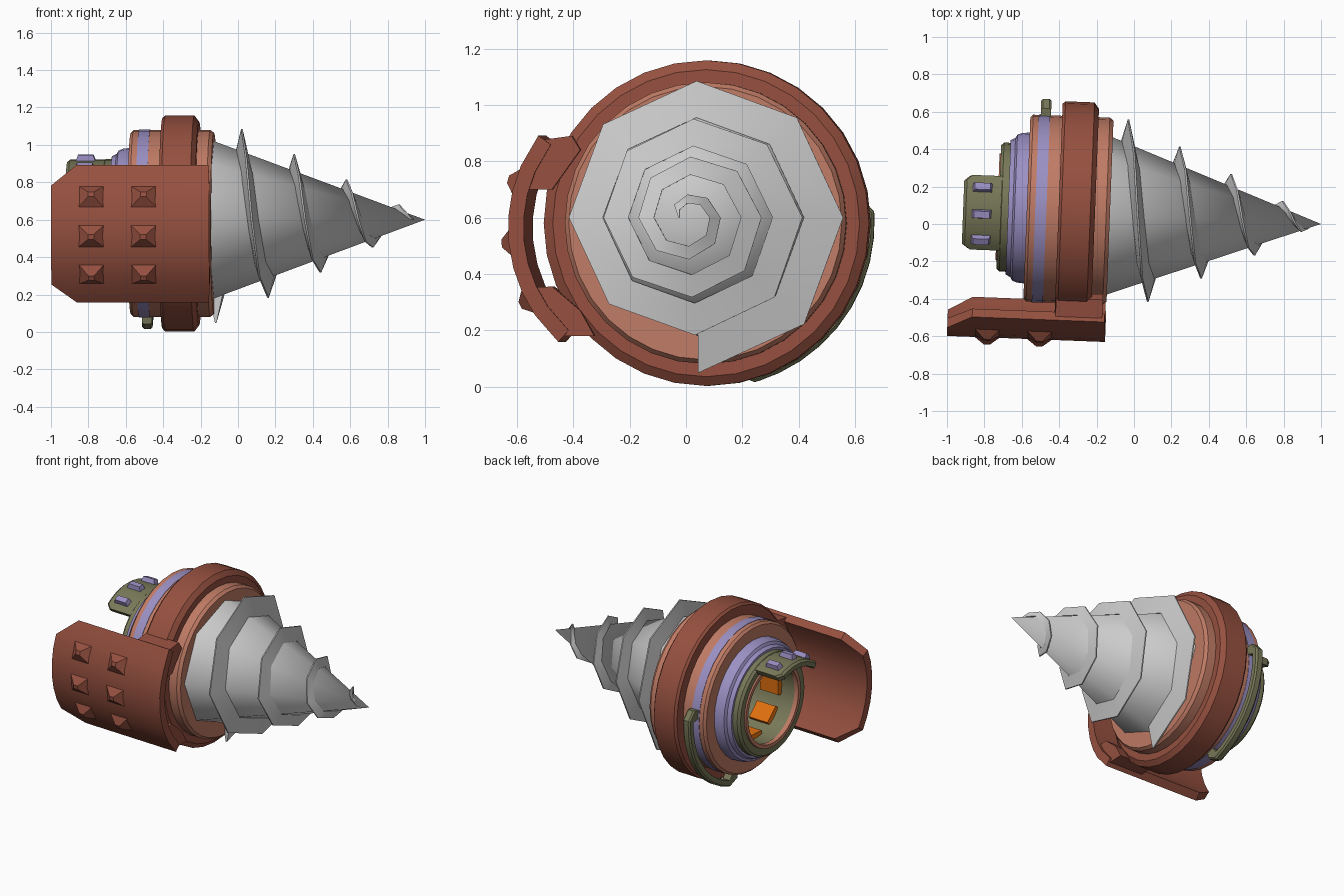
import bpy, bmesh
from math import sin, cos, radians
from mathutils import Matrix, Vector

if "Cube" in bpy.data.objects:
    bpy.data.objects.remove(bpy.data.objects["Cube"])

# The whole machine is yawed slightly about the drill tip
YAW = (Matrix.Translation((1, 0, 0.6)) @ Matrix.Rotation(radians(-2.2), 4, 'Z')
       @ Matrix.Translation((-1, 0, -0.6)))
BODY, DRILL, SHIELD = (0.025, 0.58), (0.0, 0.6), (-0.126, 0.564)   # axis centres (y, z)


def material(name, rgb):
    m = bpy.data.materials.new(name)
    m.diffuse_color = (*rgb, 1)
    m.use_nodes = True
    m.node_tree.nodes["Principled BSDF"].inputs["Base Color"].default_value = m.diffuse_color
    return m


RED = material("red", (0.30, 0.08, 0.05))
SALMON = material("salmon", (0.53, 0.20, 0.13))
LILAC = material("lilac", (0.33, 0.28, 0.55))
OLIVE = material("olive", (0.19, 0.19, 0.10))
ORANGE = material("orange", (0.75, 0.16, 0.005))


def finish(name, bm, mat):
    bmesh.ops.remove_doubles(bm, verts=bm.verts, dist=1e-5)
    bmesh.ops.recalc_face_normals(bm, faces=bm.faces)
    bm.transform(YAW)
    me = bpy.data.meshes.new(name)
    bm.to_mesh(me)
    bm.free()
    if mat:
        me.materials.append(mat)
    ob = bpy.data.objects.new(name, me)
    bpy.context.collection.objects.link(ob)
    return ob


def polar(x, r, a, c):
    return Vector((x, c[0] + r * cos(radians(a)), c[1] + r * sin(radians(a))))


def loft(name, rings, mat, closed=False):
    """Bridge equal-length closed cross-sections; cap the ends when open."""
    bm = bmesh.new()
    vs = [[bm.verts.new(p) for p in ring] for ring in rings]
    n = len(vs[0])
    for i in range(len(vs) - (0 if closed else 1)):
        a, b = vs[i], vs[(i + 1) % len(vs)]
        for j in range(n):
            k = (j + 1) % n
            bm.faces.new((a[j], a[k], b[k], b[j]))
    if not closed:
        bm.faces.new(vs[0])
        bm.faces.new(vs[-1])
    return finish(name, bm, mat)


def lathe(name, prof, mat, c=BODY, n=32):
    return loft(name, [[polar(x, r, 90 + 360 * i / n, c) for x, r in prof] for i in range(n)],
                mat, True)


def arc(name, prof, angles, mat, c=BODY):
    """prof(angle) gives the (x, r) section at that angle."""
    return loft(name, [[polar(x, r, a, c) for x, r in prof(a)] for a in angles], mat)


def pad(name, a, x, r0, r1, wx, wt, top, mat, c=BODY):
    """Tapered block standing on a cylinder at angle a."""
    o = polar(x, 0, 0, c)
    out = Vector((0, cos(radians(a)), sin(radians(a))))
    tan = Vector((0, -out.z, out.y))
    rings = [[o + out * r + Vector((sx * wx * s / 2, 0, 0)) + tan * (sy * wt * s / 2)
              for sx, sy in ((-1, -1), (1, -1), (1, 1), (-1, 1))]
             for r, s in ((r0, 1), (r1, top))]
    return loft(name, rings, mat)


def steps(a, b, n):
    return [a + (b - a) * i / n for i in range(n + 1)]


# Drill cone and spiral blade
lathe("drill_cone", [(-0.17, 0), (-0.17, 0.435), (1, 0)], None, DRILL, 8)
blade = []
for k in range(31):
    x, a = -0.12 + 0.035 * k, -90 + 45 * k
    r_in = 0.362 * (1 - x)
    r_out = 0.48 * (1.03 - x) if k < 30 else r_in + 0.004
    w = 0.036 - 0.0007 * k
    blade.append([polar(x - w, r_in, a, DRILL), polar(x - 0.004, r_out, a, DRILL),
                  polar(x + 0.004, r_out, a, DRILL), polar(x + w, r_in, a, DRILL)])
loft("drill_blade", blade, None)

# Housing rings
lathe("housing", [(-0.575, 0.3), (-0.575, 0.485), (-0.56, 0.5), (-0.15, 0.5),
                  (-0.13, 0.485), (-0.13, 0), (-0.34, 0), (-0.34, 0.3)], SALMON)
lathe("housing_stripe", [(-0.53, 0.46), (-0.53, 0.503), (-0.47, 0.503), (-0.47, 0.46)], LILAC)
lathe("collar", [(-0.405, 0.48), (-0.405, 0.565), (-0.39, 0.578), (-0.235, 0.578),
                 (-0.21, 0.545), (-0.21, 0.48)], RED)
lathe("rear_ring", [(-0.675, 0.32), (-0.675, 0.36), (-0.65, 0.372), (-0.64, 0.39),
                    (-0.615, 0.4), (-0.56, 0.405), (-0.56, 0.32)], LILAC)

# Rear bore with lip and inner panels
lathe("bore_liner", [(-0.72, 0.265), (-0.725, 0.33), (-0.71, 0.345), (-0.65, 0.345),
                     (-0.35, 0.32), (-0.35, 0), (-0.37, 0), (-0.37, 0.265)], OLIVE)
lathe("bore_lip", [(-0.732, 0.26), (-0.732, 0.285), (-0.70, 0.29), (-0.70, 0.26)], SALMON)
for i in range(8):
    pad("bore_panel", 45 * i, -0.52, 0.275, 0.235, 0.16, 0.13, 0.9, ORANGE)


# Hood over the bore, with vents
def hood(a):
    x0 = -0.885 if a in (61, 133) else -0.915
    return [(x0, 0.30), (x0, 0.33), (x0 + 0.015, 0.342), (-0.70, 0.342), (-0.70, 0.30)]


arc("hood", hood, [61, 66] + steps(73, 121, 4) + [128, 133], OLIVE)
for a in (73, 97, 121):
    pad("hood_vent", a, -0.815, 0.33, 0.37, 0.11, 0.05, 0.75, LILAC)


# Curved grab handle on the back
def handle(a):
    end = a in (10, -80)
    r1, r0 = (0.545, 0.49) if end else (0.587, 0.49 if a in (4, -74) else 0.545)
    return [(-0.52, r0), (-0.52, r1 - 0.01), (-0.51, r1), (-0.475, r1), (-0.465, r1 - 0.01),
            (-0.465, r0)]


arc("handle", handle, [10, 4, 2] + steps(-5, -65, 7) + [-72, -74, -80], OLIVE)


# Side shield with chamfered rear corners
def shield(a):
    end = abs(a - 185.5) > 40
    x0, x1 = (-0.845 if end else -0.976), (-0.137 if end else -0.13)
    return [(x0, 0.495), (x0, 0.55), (x1, 0.55), (x1, 0.495)]


arc("shield", shield, [185.5 + d for d in [-42] + steps(-29, 29, 6) + [42]], RED, SHIELD)
for a in (163, 185.5, 208):
    for x in (-0.761, -0.481):
        pad("shield_stud", a, x, 0.54, 0.588, 0.145, 0.125, 0.22, RED, SHIELD)

# Brackets joining the collar to the shield
for name, pts in (("upper_bracket", [(-0.45, 0.89), (-0.56, 0.875), (-0.63, 0.70),
                                     (-0.52, 0.70), (-0.42, 0.84)]),
                  ("lower_bracket", [(-0.37, 0.18), (-0.50, 0.18), (-0.62, 0.35),
                                     (-0.52, 0.355), (-0.42, 0.27)])):
    loft(name, [[Vector((x, y, z)) for y, z in pts] for x in (-0.40, -0.15)], RED)

# Smooth shading with hard edges; the coarse cone keeps its soft facets
for ob in bpy.context.collection.objects:
    bpy.ops.object.select_all(action='DESELECT')
    ob.select_set(True)
    bpy.context.view_layer.objects.active = ob
    bpy.ops.object.shade_smooth_by_angle(angle=radians(50 if "drill" in ob.name else 28))
